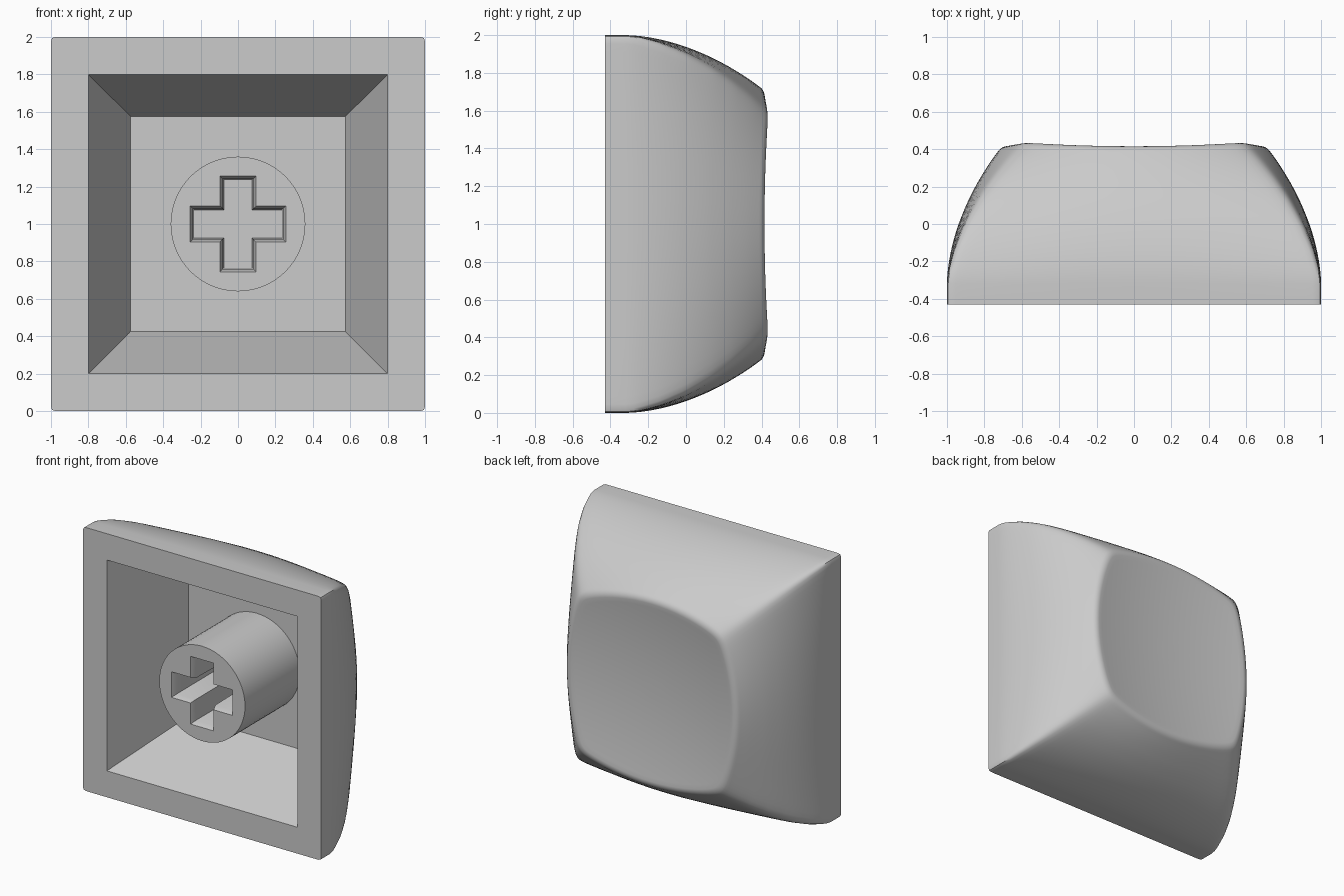
import bpy, bmesh, math
from mathutils import Vector

cube = bpy.data.objects.get("Cube")
if cube:
    bpy.data.objects.remove(cube, do_unlink=True)

BASE, SHOULDER, FLOOR, MID = -0.43, -0.32, 0.225, 1.0
N = 24            # points along each side of the square sections

grey = bpy.data.materials.new("light grey plastic")
grey.use_nodes = True
colour = (0.6, 0.6, 0.6, 1)
grey.diffuse_color = colour
grey.node_tree.nodes["Principled BSDF"].inputs["Base Color"].default_value = colour


def finish(name, bm, angle):
    """Turn a bmesh into a smooth-shaded object with sharp corners kept."""
    bmesh.ops.recalc_face_normals(bm, faces=bm.faces)
    mesh = bpy.data.meshes.new(name)
    bm.to_mesh(mesh)
    bm.free()
    mesh.materials.append(grey)
    obj = bpy.data.objects.new(name, mesh)
    bpy.context.collection.objects.link(obj)
    bpy.ops.object.select_all(action='DESELECT')
    obj.select_set(True)
    bpy.context.view_layer.objects.active = obj
    bpy.ops.object.shade_smooth_by_angle(angle=math.radians(angle))


def bridge(bm, a, b):
    """Join two rings of equal length with quads."""
    for i in range(len(a)):
        j = (i + 1) % len(a)
        bm.faces.new((a[i], a[j], b[j], b[i]))


def section(side, corner, passes):
    """Square outline with bowed sides and softened corners, as (x, z)."""
    pts = []
    for q in range(4):
        for i in range(N):
            s = math.sin(math.pi * (i / N - 0.5))
            p = Vector((corner * s, side - (side - corner) * s * s))
            for _ in range(q):
                p = Vector((p.y, -p.x))
            pts.append(p)
    for _ in range(passes):
        n = len(pts)
        pts = [(pts[i - 1] + 2 * pts[i] + pts[(i + 1) % n]) / 4 for i in range(n)]
    return pts


def dish(p):
    """Depth of the hollowed back face."""
    return 0.37 + 0.1 * p.length_squared


def ring(bm, pts, depth):
    return [bm.verts.new((p.x, depth(p), MID + p.y)) for p in pts]


# Cap shell: cavity, flat lip, curved sides and dished face in one loft
bm = bmesh.new()
rings = [ring(bm, section(0.575, 0.575, 0), lambda p: FLOOR),
         ring(bm, section(0.80, 0.80, 0), lambda p: BASE),
         ring(bm, section(1, 1, 3), lambda p: BASE)]
STEPS = 20
for k in range(STEPS + 1):
    t = k / STEPS
    outline = section(1 - 0.28 * t ** 1.75, 1 - 0.41 * t ** 1.5, 3 + int(14 * t))
    rings.append(ring(bm, outline,
                      lambda p: SHOULDER + t * (dish(p) - SHOULDER)))
rim = rings[-1]
for k in range(1, 12):
    rings.append(ring(bm, [p * (1 - k / 12) for p in outline], dish))
for a, b in zip(rings, rings[1:]):
    bridge(bm, a, b)
bm.faces.new(rings[0])
bm.faces.new(rings[-1])
rim_edges = [bm.edges.get((rim[i - 1], rim[i])) for i in range(len(rim))]
bmesh.ops.bevel(bm, geom=rim_edges, offset=0.03, segments=4, profile=0.5,
                affect='EDGES', clamp_overlap=True)
finish("cap_shell", bm, 40)


# Stem: round post with a chamfered cross-shaped socket
def cross(length, width):
    quarter = [Vector((-width, length)), Vector((width, length)), Vector((width, width))]
    pts = []
    for q in range(4):
        pts += quarter
        quarter = [Vector((p.y, -p.x)) for p in quarter]
    return pts


bm = bmesh.new()
SIDES = 64
circle = [0.36 * Vector((math.cos(a), math.sin(a)))
          for a in (2 * math.pi * i / SIDES for i in range(SIDES))]
tip = ring(bm, circle, lambda p: BASE)
bridge(bm, ring(bm, circle, lambda p: FLOOR + 0.01), tip)
socket = [ring(bm, cross(l, w), lambda p: y) for l, w, y in
          ((0.257, 0.097, BASE), (0.24, 0.081, BASE + 0.04), (0.235, 0.076, 0.2))]
for a, b in zip(socket, socket[1:]):
    bridge(bm, a, b)
bm.faces.new(socket[-1])
lip = [bm.edges.get((r[i - 1], r[i])) or bm.edges.new((r[i - 1], r[i]))
       for r in (tip, socket[0]) for i in range(len(r))]
bmesh.ops.triangle_fill(bm, edges=lip, use_beauty=True, normal=(0, -1, 0))
finish("stem", bm, 30)
